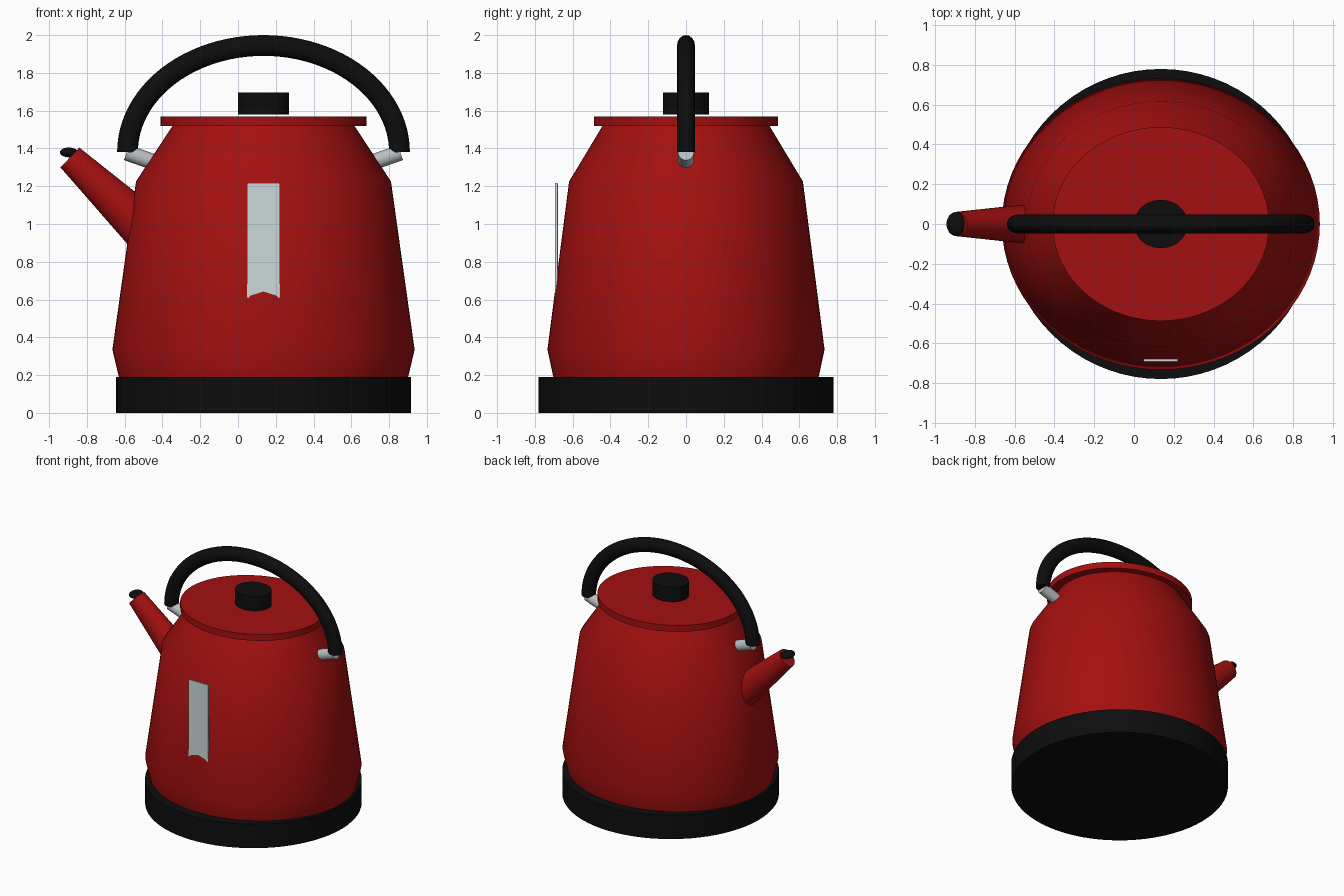
import bpy
import bmesh
import math
from mathutils import Vector

if "Cube" in bpy.data.objects:
    bpy.data.objects.remove(bpy.data.objects["Cube"], do_unlink=True)

CX = 0.135      # axis of the kettle body
SQUASH = 0.917  # depth / width of the oval body


def material(name, rgb, rough=0.5):
    mat = bpy.data.materials.new(name)
    mat.use_nodes = True
    mat.diffuse_color = (*rgb, 1)
    node = mat.node_tree.nodes["Principled BSDF"]
    node.inputs["Base Color"].default_value = (*rgb, 1)
    node.inputs["Roughness"].default_value = rough
    return mat


RED = material("red enamel", (0.37, 0.005, 0.005))
BLACK = material("black plastic", (0.004, 0.004, 0.004))
STEEL = material("steel", (0.5, 0.52, 0.54))
GLASS = material("pale window", (0.62, 0.7, 0.7))


def finish(obj, mat, smooth=True):
    obj.data.materials.append(mat)
    if smooth:
        bpy.ops.object.select_all(action="DESELECT")
        obj.select_set(True)
        bpy.context.view_layer.objects.active = obj
        bpy.ops.object.shade_smooth_by_angle(angle=math.radians(35))
    return obj


def from_bmesh(name, bm, mat):
    bmesh.ops.recalc_face_normals(bm, faces=bm.faces)
    mesh = bpy.data.meshes.new(name)
    bm.to_mesh(mesh)
    bm.free()
    obj = bpy.data.objects.new(name, mesh)
    bpy.context.collection.objects.link(obj)
    return finish(obj, mat)


def lathe(name, profile, mat, squash=1.0, sides=72):
    """Closed oval solid from (radius, height) pairs."""
    bm = bmesh.new()
    rings = []
    for r, z in profile:
        angles = [math.tau * i / sides for i in range(sides)]
        rings.append([bm.verts.new((CX + r * math.cos(a), squash * r * math.sin(a), z))
                      for a in angles])
    for low, high in zip(rings, rings[1:]):
        for i in range(sides):
            j = (i + 1) % sides
            bm.faces.new((low[i], low[j], high[j], high[i]))
    bm.faces.new(rings[0])
    bm.faces.new(rings[-1])
    return from_bmesh(name, bm, mat)


def rod(name, start, end, r1, r2, mat, depth=1.0):
    """Tapered rod between two points, optionally narrowed along y."""
    start, end = Vector(start), Vector(end)
    axis = end - start
    bm = bmesh.new()
    bmesh.ops.create_cone(bm, cap_ends=True, segments=40, radius1=r1, radius2=r2,
                          depth=axis.length)
    turn = axis.to_track_quat("Z", "Y").to_matrix()
    bmesh.ops.rotate(bm, verts=bm.verts, matrix=turn)
    for v in bm.verts:
        v.co.y *= depth
    bmesh.ops.translate(bm, verts=bm.verts, vec=(start + end) / 2)
    return from_bmesh(name, bm, mat)


# Base, body, lid and knob
lathe("base", [(0.78, 0), (0.78, 0.19)], BLACK)
lathe("body", [(0.766, 0.19), (0.8, 0.335), (0.675, 1.225), (0.478, 1.525)], RED, SQUASH)
lathe("lid", [(0.545, 1.52), (0.545, 1.57)], RED, 0.895)
lathe("lid_knob", [(0.135, 1.58), (0.135, 1.695)], BLACK, 0.9)

# Spout with its dark mouth
rod("spout", (-0.456, 0, 0.938), (-0.89, 0, 1.352), 0.127, 0.0725, RED, 0.85)
bpy.ops.mesh.primitive_uv_sphere_add(segments=32, ring_count=16, radius=1,
                                     location=(-0.895, 0, 1.379))
mouth = bpy.context.object
mouth.name = "spout_mouth"
mouth.scale = (0.048, 0.06, 0.026)
finish(mouth, BLACK)

# Handle mounts
for side, label in ((1, "left"), (-1, "right")):
    rod(label + "_handle_mount", (CX + side * 0.53, 0, 1.31),
        (CX + side * 0.725, 0, 1.378), 0.042, 0.042, STEEL)

# Arched handle
curve = bpy.data.curves.new("handle", "CURVE")
curve.dimensions = "3D"
curve.bevel_depth = 0.055
curve.bevel_resolution = 6
curve.use_fill_caps = True
steps = 48
path = curve.splines.new("POLY")
path.points.add(steps)
for i, point in enumerate(path.points):
    a = math.pi * i / steps
    point.co = (CX - 0.72 * math.cos(a), 0, 1.38 + 0.565 * math.sin(a), 1)
handle = bpy.data.objects.new("handle", curve)
bpy.context.collection.objects.link(handle)
handle.scale.y = 0.86
bpy.ops.object.select_all(action="DESELECT")
handle.select_set(True)
bpy.context.view_layer.objects.active = handle
bpy.ops.object.convert(target="MESH")
finish(bpy.context.object, BLACK)

# Water level window: a thin upright plate sinking into the body
bpy.ops.mesh.primitive_cube_add(size=1, location=(CX, -0.686, 0.89))
window = bpy.context.object
window.name = "water_window"
window.scale = (0.175, 0.016, 0.655)
bpy.ops.object.transform_apply(location=False, rotation=False, scale=True)
bevel = window.modifiers.new("soft edges", "BEVEL")
bevel.width = 0.005
bevel.segments = 2
finish(window, GLASS, smooth=False)
